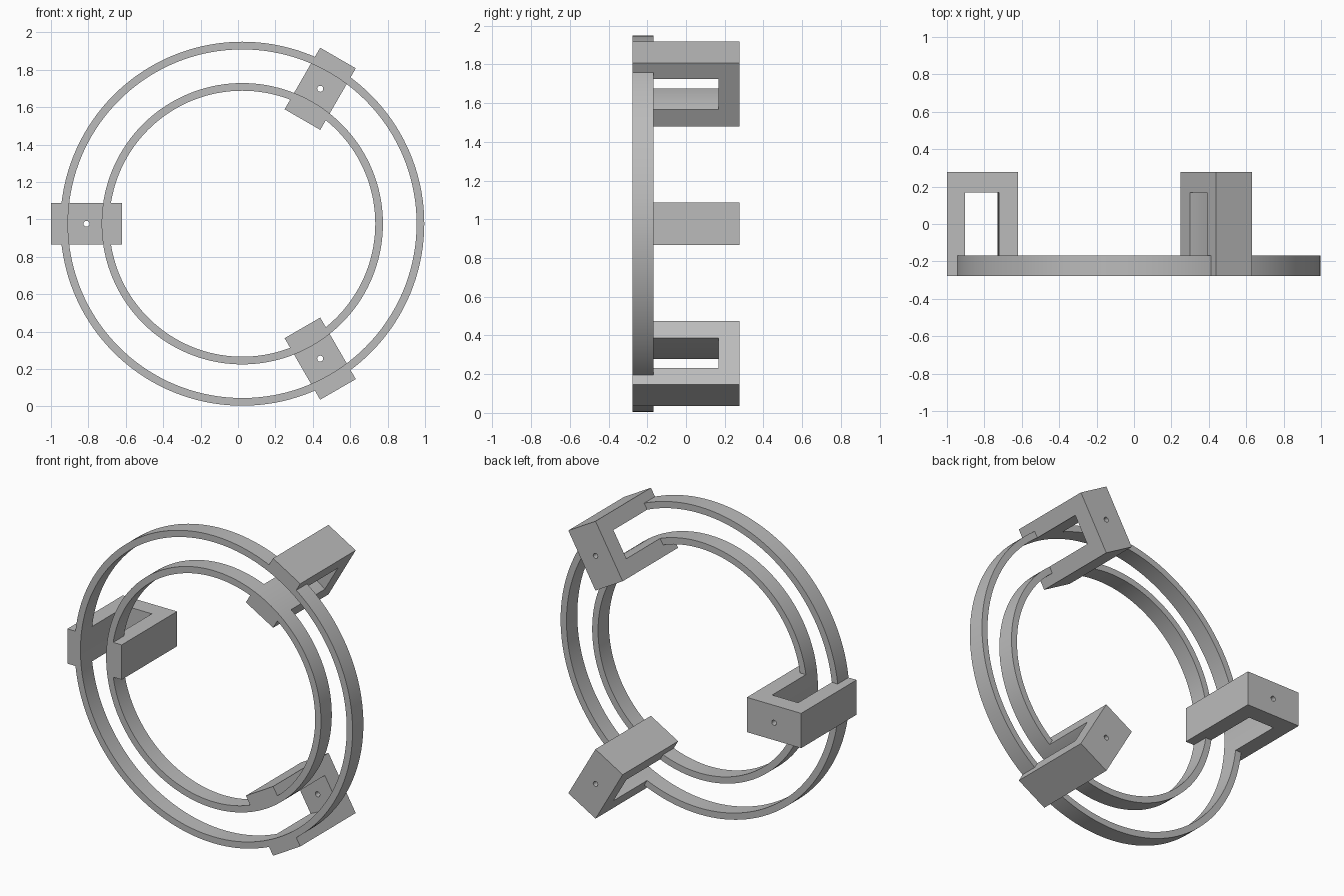
import bpy, bmesh
from math import cos, sin, pi, radians
from mathutils import Matrix, Vector

cube = bpy.data.objects.get("Cube")
if cube:
    bpy.data.objects.remove(cube, do_unlink=True)

CENTRE = Vector((0.023, 0, 0.977))
FRONT, RING_BACK, SLOT_BACK, BACK = -0.277, -0.169, 0.168, 0.277
OUTER_RING = (0.932, 0.973)
INNER_RING = (0.711, 0.752)
SEGMENTS = 144

grey = bpy.data.materials.new("plain grey")
grey.use_nodes = True
grey.diffuse_color = (0.5, 0.5, 0.5, 1)
grey.node_tree.nodes["Principled BSDF"].inputs["Base Color"].default_value = (0.5, 0.5, 0.5, 1)


def add_object(name, bm):
    bmesh.ops.recalc_face_normals(bm, faces=bm.faces)
    mesh = bpy.data.meshes.new(name)
    bm.to_mesh(mesh)
    bm.free()
    mesh.materials.append(grey)
    obj = bpy.data.objects.new(name, mesh)
    bpy.context.collection.objects.link(obj)
    obj.location = CENTRE
    return obj


def shade(obj):
    bpy.ops.object.select_all(action='DESELECT')
    obj.select_set(True)
    bpy.context.view_layer.objects.active = obj
    bpy.ops.object.shade_smooth_by_angle(angle=radians(30))


def ring(name, radii, y0, y1):
    """Rectangular section swept around the y axis."""
    bm = bmesh.new()
    r0, r1 = radii
    loops = []
    for i in range(SEGMENTS):
        a = 2 * pi * i / SEGMENTS
        loops.append([bm.verts.new((r * cos(a), y, r * sin(a)))
                      for r, y in ((r0, y0), (r1, y0), (r1, y1), (r0, y1))])
    for i in range(SEGMENTS):
        a, b = loops[i], loops[(i + 1) % SEGMENTS]
        for k in range(4):
            j = (k + 1) % 4
            bm.faces.new((a[k], a[j], b[j], b[k]))
    return add_object(name, bm)


def block(name, angle):
    """Bracket blank, placed radially."""
    bm = bmesh.new()
    place = (Matrix.Rotation(-angle, 4, 'Y') @ Matrix.Translation((0.833, 0, 0))
             @ Matrix.Diagonal((0.38, BACK - FRONT, 0.22, 1)))
    bmesh.ops.create_cube(bm, size=1, matrix=place)
    return add_object(name, bm)


def hole(name, angle):
    """Cylinder that drills the back plate."""
    bm = bmesh.new()
    place = (Matrix.Rotation(-angle, 4, 'Y') @ Matrix.Translation((0.833, 0.2, 0))
             @ Matrix.Rotation(pi / 2, 4, 'X'))
    bmesh.ops.create_cone(bm, cap_ends=True, segments=24, radius1=0.016,
                          radius2=0.016, depth=0.4, matrix=place)
    return add_object(name, bm)


def cut(obj, cutters):
    for cutter in cutters:
        mod = obj.modifiers.new("cut", 'BOOLEAN')
        mod.operation = 'DIFFERENCE'
        mod.solver = 'EXACT'
        mod.object = cutter
    bpy.context.view_layer.update()
    mesh = bpy.data.meshes.new_from_object(obj.evaluated_get(bpy.context.evaluated_depsgraph_get()))
    obj.modifiers.clear()
    obj.data = mesh


# Two concentric rings
shade(ring("outer_ring", OUTER_RING, FRONT, RING_BACK))
shade(ring("inner_ring", INNER_RING, FRONT, RING_BACK))

# Three U-shaped brackets, slotted to follow the rings
slot = ring("slot_cutter", (INNER_RING[1], OUTER_RING[0]), FRONT - 0.2, SLOT_BACK)
for name, degrees in (("right_bracket", 180), ("upper_left_bracket", 60), ("lower_left_bracket", -60)):
    bracket = block(name, radians(degrees))
    drill = hole("drill_cutter", radians(degrees))
    cut(bracket, (slot, drill))
    shade(bracket)
    bpy.data.objects.remove(drill, do_unlink=True)
bpy.data.objects.remove(slot, do_unlink=True)
